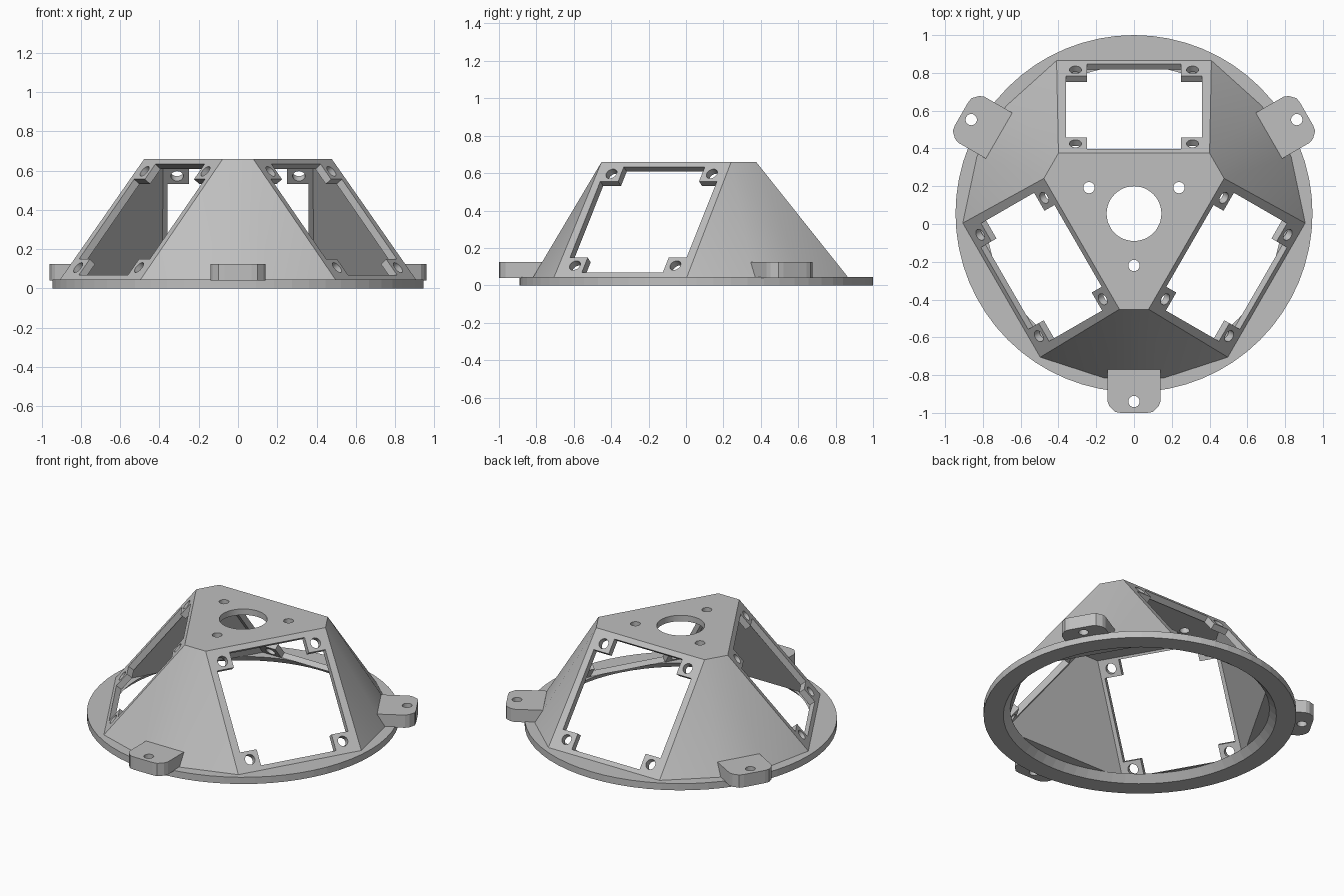
import bpy, bmesh, math
from mathutils import Matrix, Vector

if "Cube" in bpy.data.objects:
    bpy.data.objects.remove(bpy.data.objects["Cube"], do_unlink=True)

grey = bpy.data.materials.new("plain grey")
grey.use_nodes = True
grey.diffuse_color = (0.52, 0.52, 0.52, 1)
grey.node_tree.nodes["Principled BSDF"].inputs["Base Color"].default_value = grey.diffuse_color

TOP_Z, BASE_Z, RING_R = 0.66, 0.045, 0.945
CENTRE = Matrix.Translation((0, 0.055, 0))


def turn(k):
    return CENTRE @ Matrix.Rotation(math.radians(120 * k), 4, 'Z')


def make_object(name, bm):
    bmesh.ops.recalc_face_normals(bm, faces=bm.faces)
    mesh = bpy.data.meshes.new(name)
    bm.to_mesh(mesh)
    bm.free()
    mesh.materials.append(grey)
    ob = bpy.data.objects.new(name, mesh)
    bpy.context.collection.objects.link(ob)
    return ob


def loft(bm, matrix, lower, upper, low, high):
    rows = [[bm.verts.new(matrix @ Vector((x, y, z))) for x, y in outline]
            for outline, z in ((lower, low), (upper, high))]
    n = len(lower)
    bm.faces.new(rows[0][::-1])
    bm.faces.new(rows[1])
    for i in range(n):
        j = (i + 1) % n
        bm.faces.new((rows[0][i], rows[0][j], rows[1][j], rows[1][i]))


def prism(bm, matrix, outline, low, high):
    loft(bm, matrix, outline, outline, low, high)


def circle(x, y, r, n=24):
    return [(x + r * math.cos(i * math.tau / n), y + r * math.sin(i * math.tau / n)) for i in range(n)]


def cut(ob, cutter):
    cutter.hide_render = True
    mod = ob.modifiers.new("cut", 'BOOLEAN')
    mod.operation, mod.solver, mod.object = 'DIFFERENCE', 'EXACT', cutter
    bpy.context.view_layer.objects.active = ob
    bpy.ops.object.modifier_apply(modifier=mod.name)
    bpy.data.objects.remove(cutter, do_unlink=True)


def polar(radius, degrees):
    a = math.radians(degrees)
    return radius * math.cos(a), radius * math.sin(a)


def hexagon(x, y):
    points = []
    for k in range(3):
        m = Matrix.Rotation(math.radians(120 * k), 3, 'Z')
        points += [(m @ Vector((side, y, 0))).to_2d() for side in (x, -x)]
    return points


# Tapered body: three flat panels alternating with three faceted corners
bm = bmesh.new()
top = [bm.verts.new(CENTRE @ Vector((x, y, TOP_Z))) for x, y in hexagon(0.4, 0.32)]
corners = []
for k in range(3):
    bottom = [(0.41, 0.81), (-0.41, 0.81), polar(0.885, 140), polar(0.885, 160)]
    corners.append([bm.verts.new(turn(k) @ Vector((x, y, BASE_Z))) for x, y in bottom])
bm.faces.new(top)
bm.faces.new([v for group in corners for v in group])
for k in range(3):
    a, b, c = top[2 * k], top[2 * k + 1], top[(2 * k + 2) % 6]
    p, q, r, s = corners[k]
    following = corners[(k + 1) % 3][0]
    bm.faces.new((a, b, q, p))
    bm.faces.new((b, r, q))
    bm.faces.new((b, c, s, r))
    bm.faces.new((c, following, s))
shell = make_object("tapered_shell", bm)

# Flat-sided hexagonal hollow
bm = bmesh.new()
loft(bm, CENTRE, hexagon(0.387, 0.767), hexagon(0.381, 0.301), BASE_Z - 0.01, TOP_Z - 0.04)
cut(shell, make_object("hollow_cutter", bm))

# Windows with square corner lugs, lug holes and top holes
run, drop = 0.49, TOP_Z - BASE_Z
slope = math.hypot(run, drop)
panel = Matrix(((1, 0, 0, 0),
                (0, run / slope, drop / slope, 0.32),
                (0, -drop / slope, run / slope, TOP_Z),
                (0, 0, 0, 1)))
u0, u1 = 0.25, 0.36
v0, v1, v2, v3 = 0.035, 0.133, 0.654, 0.757
right_side = [(u0, v0), (u0, v1), (u1, v1), (u1, v2), (u0, v2), (u0, v3)]
window = right_side + [(-x, y) for x, y in reversed(right_side)]
bm = bmesh.new()
prism(bm, CENTRE, circle(0, 0, 0.145, 48), 0.5, 0.8)
for k in range(3):
    m = turn(k)
    prism(bm, m @ panel, window, -0.08, 0.08)
    for x in (-0.31, 0.31):
        for y in (0.081, 0.708):
            prism(bm, m @ panel, circle(x, y, 0.032), -0.08, 0.08)
    prism(bm, m, circle(0, -0.275, 0.03), 0.5, 0.8)
cut(shell, make_object("opening_cutter", bm))
bpy.ops.object.select_all(action='DESELECT')
shell.select_set(True)
bpy.context.view_layer.objects.active = shell
bpy.ops.object.shade_smooth_by_angle(angle=math.radians(25))

# Base ring whose hole narrows upward to meet the panels
bm = bmesh.new()
prism(bm, CENTRE, circle(0, 0, RING_R, 64), 0, BASE_Z)
ring = make_object("base_ring", bm)
bm = bmesh.new()
loft(bm, CENTRE, circle(0, 0, 0.835, 64), circle(0, 0, 0.775, 64), -0.01, BASE_Z + 0.01)
cut(ring, make_object("ring_cutter", bm))

# Mounting ears with clipped outer corners and a bolt hole
half = [(0.14, -0.825), (0.14, -0.995), (0.13, -1.02), (0.1, -1.05), (0.07, -1.055)]
ear_outline = half + [(-x, y) for x, y in reversed(half)]
for k, side in enumerate(("front", "left", "right")):
    bm = bmesh.new()
    prism(bm, turn(k), ear_outline, 0.04, 0.125)
    ear = make_object(side + "_mounting_ear", bm)
    bm = bmesh.new()
    prism(bm, turn(k), circle(0, -0.995, 0.03), -0.1, 0.3)
    cut(ear, make_object("bolt_hole_cutter", bm))
